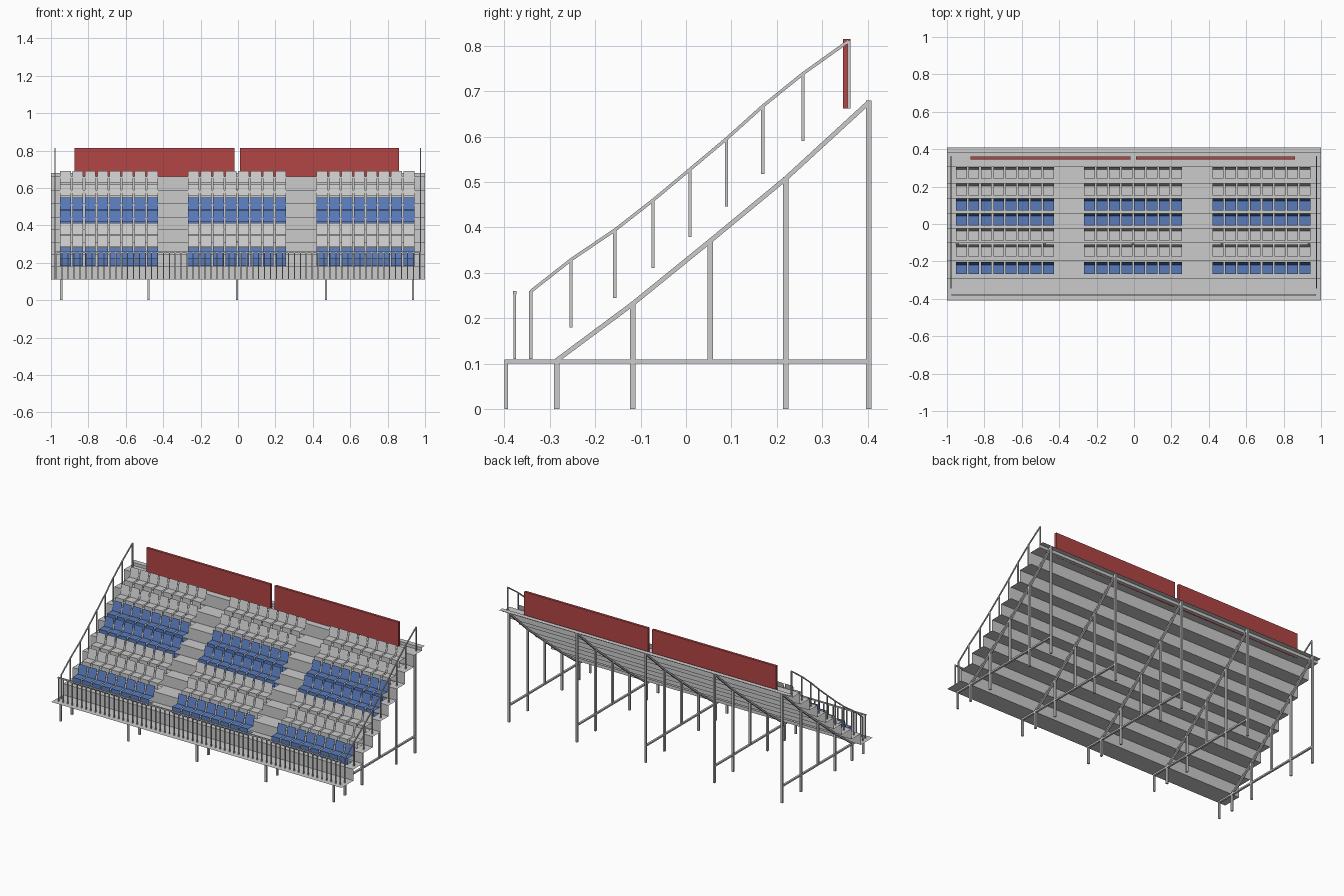
import bpy
from mathutils import Vector

if "Cube" in bpy.data.objects:
    bpy.data.objects.remove(bpy.data.objects["Cube"])

# (riser y, tread z) of each step; the first entry is the front platform
STEPS = [(-0.41, 0.11), (-0.292, 0.18), (-0.199, 0.245), (-0.101, 0.311),
         (-0.025, 0.379), (0.053, 0.446), (0.134, 0.518), (0.213, 0.59),
         (0.305, 0.662), (0.38, 0.681)]


def material(name, color):
    m = bpy.data.materials.new(name)
    m.diffuse_color = color
    m.use_nodes = True
    m.node_tree.nodes["Principled BSDF"].inputs["Base Color"].default_value = m.diffuse_color
    return m


BLUE = material("blue", (0.10, 0.20, 0.50, 1))
RED = material("red", (0.45, 0.06, 0.06, 1))


def add(name, verts, faces, mat=None):
    me = bpy.data.meshes.new(name)
    me.from_pydata(verts, [], faces)
    if mat:
        me.materials.append(mat)
    ob = bpy.data.objects.new(name, me)
    bpy.context.collection.objects.link(ob)
    return ob


def sheet(name, profile, x0, x1, mat=None):
    """Thin sheet: a y-z profile swept along x."""
    verts = [(x, y, z) for y, z in profile for x in (x0, x1)]
    faces = [(2*i, 2*i + 1, 2*i + 3, 2*i + 2) for i in range(len(profile) - 1)]
    return add(name, verts, faces, mat)


def box(name, x0, x1, y0, y1, z0, z1, mat=None):
    verts = [(x, y, z) for x in (x0, x1) for y in (y0, y1) for z in (z0, z1)]
    faces = [(0, 1, 3, 2), (4, 6, 7, 5), (0, 4, 5, 1),
             (2, 3, 7, 6), (0, 2, 6, 4), (1, 5, 7, 3)]
    return add(name, verts, faces, mat)


def bar(name, x, path, w, t):
    """Square bar following a y-z path at one x; w across x, t thick."""
    pts = [Vector(p) for p in path]
    verts, faces = [], []
    for i, p in enumerate(pts):
        d = (pts[min(i + 1, len(pts) - 1)] - pts[max(i - 1, 0)]).normalized()
        n = Vector((-d.y, d.x)) * t / 2
        for sx, s in ((-1, -1), (1, -1), (1, 1), (-1, 1)):
            verts.append((x + sx * w / 2, p.x + s * n.x, p.y + s * n.y))
    for i in range(len(pts) - 1):
        for k in range(4):
            a, b = 4*i + k, 4*i + (k + 1) % 4
            faces.append((a, b, b + 4, a + 4))
    e = len(verts)
    faces += [(3, 2, 1, 0), (e - 4, e - 3, e - 2, e - 1)]
    return add(name, verts, faces)


def array(ob, count, step):
    m = ob.modifiers.new("repeat", 'ARRAY')
    m.count = count
    m.use_relative_offset = False
    m.use_constant_offset = True
    m.constant_offset_displace = (step, 0, 0)


# stepped deck
profile = []
for i, (y, z) in enumerate(STEPS):
    if i:
        profile.append((y, STEPS[i - 1][1]))
    profile.append((y, z))
profile.append((0.41, 0.681))
sheet("stepped_deck", profile, -1, 1)

# seats: seven rows, three blocks of eight
seat_front = [-0.268, -0.174, -0.088, -0.007, 0.0725, 0.152, 0.242]
blue_rows = (0, 3, 4)
for r, y in enumerate(seat_front):
    z = STEPS[r + 1][1]
    prof = [(y + 0.05, z + 0.004), (y, z + 0.004), (y, z + 0.043),
            (y + 0.05, z + 0.043), (y + 0.064, z + 0.102)]
    for x in (-0.952, -0.266, 0.42):
        s = sheet("seat_row", prof, x, x + 0.058, BLUE if r in blue_rows else None)
        array(s, 8, 0.0665)

# support frames
slope = [(-0.285, 0.107), (-0.117, 0.232), (0.053, 0.37), (0.22, 0.508), (0.403, 0.676)]
for x in (-0.945, -0.478, -0.005, 0.47, 0.936):
    h = 0.006
    for y, z0, z1 in ((-0.396, 0, 0.105), (-0.285, 0, 0.107), (-0.117, 0, 0.235),
                      (0.053, 0.105, 0.372), (0.22, 0, 0.511), (0.403, 0, 0.68)):
        t = 0.004 if y < -0.39 else h
        box("support_leg", x - h, x + h, y - t, y + t, z0, z1)
    box("floor_beam", x - h, x + h, -0.4, 0.409, 0.1, 0.1095)
    bar("sloped_beam", x, slope, 2 * h, 0.01)

# side handrails
posts = [(-0.342, 0.11), (-0.253, 0.18), (-0.157, 0.245), (-0.0725, 0.311),
         (0.009, 0.379), (0.089, 0.446), (0.169, 0.518), (0.258, 0.59), (0.359, 0.662)]
for x in (-0.978, 0.976):
    for y, z in posts:
        box("handrail_post", x - 0.003, x + 0.003, y - 0.0035, y + 0.0035, z, z + 0.15)
    bar("handrail", x, [(y, z + 0.149) for y, z in posts], 0.006, 0.007)

# front railing
box("front_rail", -0.975, 0.973, -0.381, -0.373, 0.252, 0.26)
pale = box("front_rail_bars", -0.975, -0.969, -0.38, -0.374, 0.11, 0.254)
array(pale, 62, 1.942 / 61)

# red back panels
for x0, x1 in ((-0.874, -0.019), (0.01, 0.862)):
    box("back_panel", x0, x1, 0.346, 0.362, 0.662, 0.815, RED)
